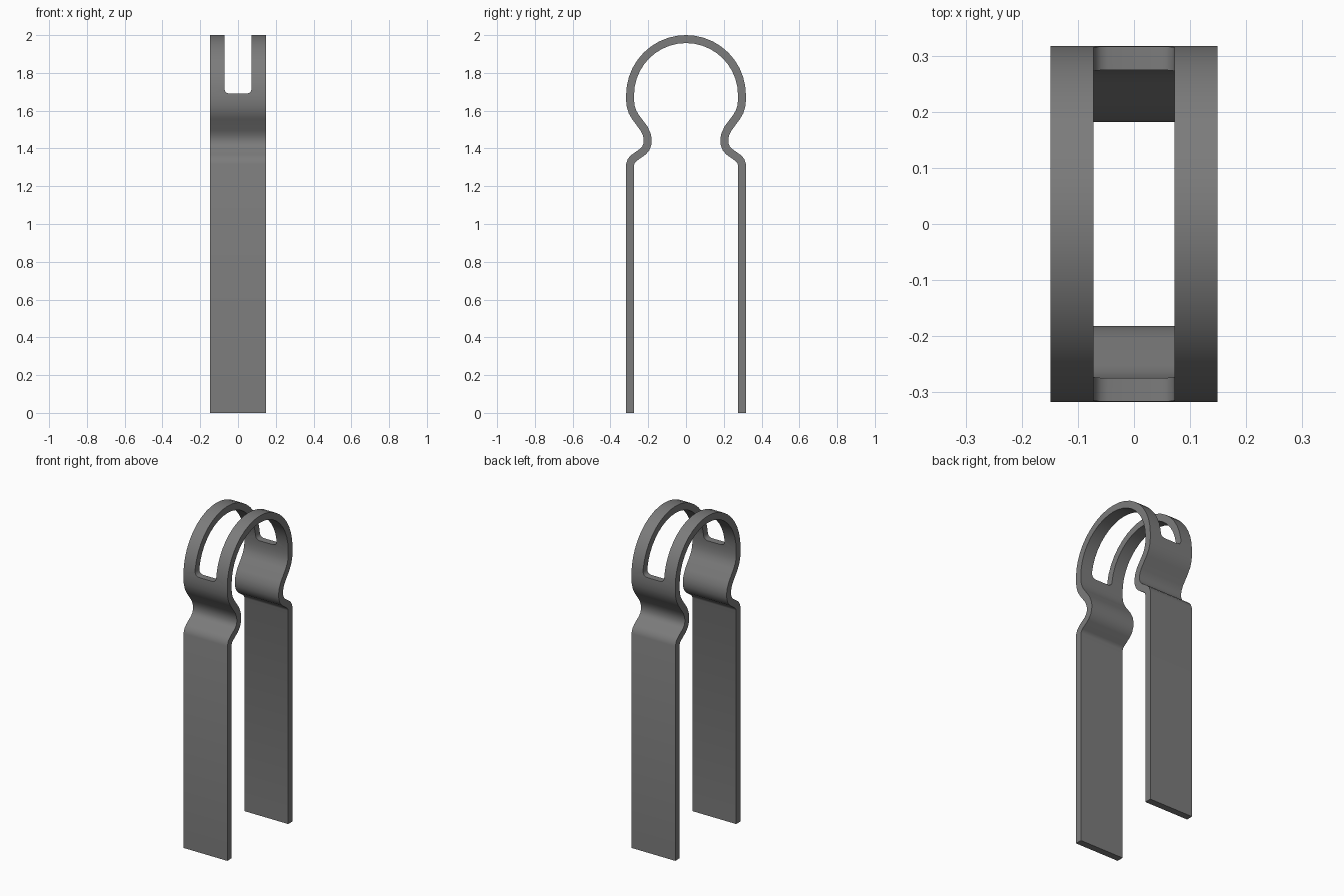
import bpy, bmesh, math
from mathutils import Vector

if "Cube" in bpy.data.objects:
    bpy.data.objects.remove(bpy.data.objects["Cube"])

HALF_WIDTH, THICK = 0.149, 0.042
RADIUS, ARCH_Z = 0.296, 1.683
SLOT_HALF, SLOT_Z = 0.072, 1.69

metal = bpy.data.materials.new("dark_grey_metal")
metal.use_nodes = True
metal.diffuse_color = (0.2, 0.2, 0.2, 1)
metal.node_tree.nodes["Principled BSDF"].inputs["Base Color"].default_value = (0.2, 0.2, 0.2, 1)


def extrude_outline(name, points, offset):
    """Turn a closed outline into a prism by pushing it along offset."""
    bm = bmesh.new()
    face = bm.faces.new([bm.verts.new(p) for p in points])
    result = bmesh.ops.extrude_face_region(bm, geom=[face])
    moved = [v for v in result["geom"] if isinstance(v, bmesh.types.BMVert)]
    bmesh.ops.translate(bm, verts=moved, vec=offset)
    bmesh.ops.recalc_face_normals(bm, faces=bm.faces)
    mesh = bpy.data.meshes.new(name)
    bm.to_mesh(mesh)
    bm.free()
    obj = bpy.data.objects.new(name, mesh)
    bpy.context.collection.objects.link(obj)
    mesh.materials.append(metal)
    return obj


# Centre line of the bent strip: leg, pinched neck, round arch, then mirrored
leg = [(RADIUS, 0), (RADIUS, 1.315), (0.289, 1.335), (0.275, 1.35), (0.228, 1.383),
       (0.212, 1.402), (0.204, 1.425), (0.203, 1.45), (0.208, 1.475), (0.222, 1.505),
       (0.268, 1.567), (0.284, 1.595), (0.293, 1.625), (RADIUS, 1.655)]
arch = [(RADIUS * math.cos(a), ARCH_Z + RADIUS * math.sin(a))
        for a in (math.pi * i / 20 for i in range(21))]
path = [Vector(p) for p in leg + arch + [(-y, z) for y, z in reversed(leg)]]


# Offset the centre line to both sides with mitred corners
def offset_path(distance):
    out = []
    for i, p in enumerate(path):
        before = (p - path[i - 1]).normalized() if i else None
        after = (path[i + 1] - p).normalized() if i < len(path) - 1 else before
        before = before or after
        tangent = (before + after).normalized()
        normal = Vector((tangent.y, -tangent.x))
        out.append(p + normal * distance / tangent.dot(after))
    return out


outline = offset_path(THICK / 2) + offset_path(-THICK / 2)[::-1]
strip = extrude_outline("spring_clip", [(-HALF_WIDTH, p.x, p.y) for p in outline],
                        (2 * HALF_WIDTH, 0, 0))

# Slot through the arch, with rounded lower corners
corner = 0.026
right = [(SLOT_HALF - corner + corner * math.cos(a), SLOT_Z + corner + corner * math.sin(a))
         for a in (-math.pi / 2 + math.pi / 6 * i for i in range(4))]
right.append((SLOT_HALF, 2.2))
slot = right + [(-x, z) for x, z in reversed(right)]
cutter = extrude_outline("slot_cutter", [(x, -0.5, z) for x, z in slot], (0, 1, 0))
cutter.hide_render = True

cut = strip.modifiers.new("slot", "BOOLEAN")
cut.operation = "DIFFERENCE"
cut.solver = "EXACT"
cut.object = cutter
bpy.context.view_layer.objects.active = strip
strip.select_set(True)
bpy.ops.object.modifier_apply(modifier=cut.name)
bpy.data.objects.remove(cutter)

# Smooth bends with crisp strip edges
bpy.ops.object.shade_smooth_by_angle(angle=math.radians(35))
